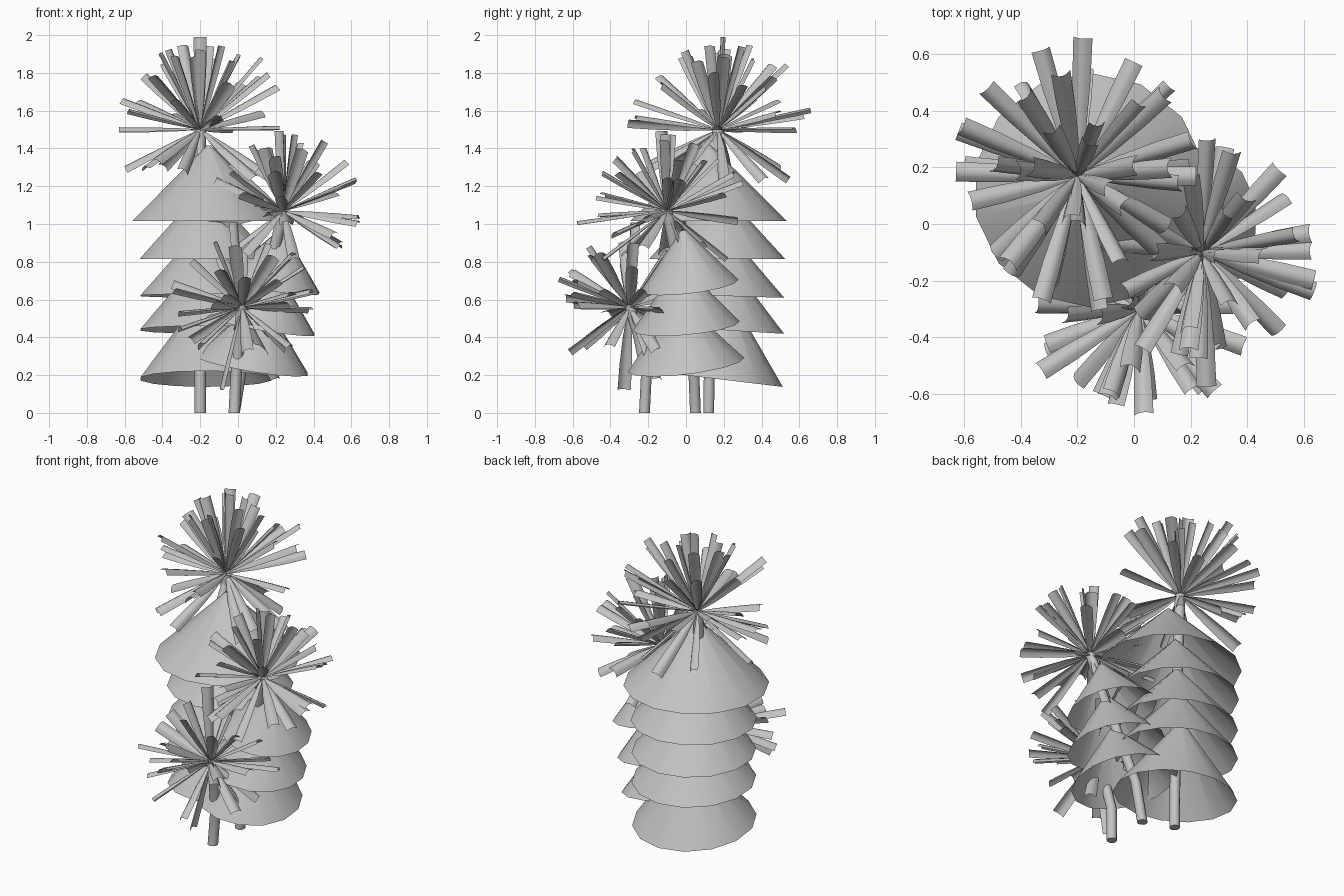
import bpy, bmesh, math, random
from mathutils import Vector, Matrix

old = bpy.data.objects.get("Cube")
if old:
    bpy.data.objects.remove(old)

grey = bpy.data.materials.new("pale_grey")
grey.use_nodes = True
grey.diffuse_color = (0.55, 0.55, 0.55, 1)
grey.node_tree.nodes["Principled BSDF"].inputs["Base Color"].default_value = (0.55, 0.55, 0.55, 1)


def finish(bm, name):
    mesh = bpy.data.meshes.new(name)
    bm.to_mesh(mesh)
    bm.free()
    mesh.materials.append(grey)
    obj = bpy.data.objects.new(name, mesh)
    bpy.context.collection.objects.link(obj)
    bpy.ops.object.select_all(action="DESELECT")
    obj.select_set(True)
    bpy.context.view_layer.objects.active = obj
    bpy.ops.object.shade_smooth_by_angle(angle=math.radians(50))


# Trunk: a round tube that follows a few points
def trunk(name, points, radius=0.03, sides=10):
    bm = bmesh.new()
    rings = []
    for p in points:
        rings.append([bm.verts.new(Vector(p) + Vector((radius * math.cos(a), radius * math.sin(a), 0)))
                      for a in (math.tau * i / sides for i in range(sides))])
    for low, high in zip(rings, rings[1:]):
        for i in range(sides):
            j = (i + 1) % sides
            bm.faces.new((low[i], low[j], high[j], high[i]))
    bm.faces.new(rings[0][::-1])
    bm.faces.new(rings[-1])
    finish(bm, name)


# Skirt: an open cone whose axis leans with the trunk
def skirt(name, centre, radius, height, lean, sides=14):
    bm = bmesh.new()
    bmesh.ops.create_cone(bm, cap_ends=False, segments=sides, radius1=radius,
                          radius2=0.012, depth=height)
    bmesh.ops.translate(bm, verts=bm.verts, vec=(0, 0, height / 2))
    turn = Vector((0, 0, 1)).rotation_difference(Vector((*lean, 1)))
    bmesh.ops.transform(bm, verts=bm.verts,
                        matrix=Matrix.Translation(centre) @ turn.to_matrix().to_4x4())
    finish(bm, name)


# Leaf: a narrow, gently arched strip that widens from the base to a square tip
def leaf(bm, base, azimuth, elevation, length, width, roll=0):
    az, el = math.radians(azimuth), math.radians(elevation)
    along = Vector((math.cos(az) * math.cos(el), math.sin(az) * math.cos(el), math.sin(el)))
    side = Matrix.Rotation(math.radians(roll), 3, along) @ Vector((-math.sin(az), math.cos(az), 0))
    up = along.cross(side)
    rows = []
    for t, w in ((0, 0.15), (0.35, 0.7), (0.7, 0.95), (1, 1)):
        half = width * w / 2
        rows.append([bm.verts.new(Vector(base) + along * length * t + side * half * u
                                  + up * half * (0.35 - 0.6 * u * u))
                     for u in (-1, -0.5, 0, 0.5, 1)])
    for r, s in zip(rows, rows[1:]):
        for i in range(4):
            bm.faces.new((r[i], s[i], s[i + 1], r[i + 1]))


# Crown: rings of leaves plus a few single ones
def crown(name, base, length, rings, extra, seed):
    rng = random.Random(seed)
    bm = bmesh.new()
    for elevation, count in rings:
        start = rng.uniform(0, 360)
        for i in range(count):
            leaf(bm, base, start + 360 * i / count + rng.uniform(-10, 10),
                 elevation + rng.uniform(-8, 8), length * rng.uniform(0.85, 1.02),
                 rng.uniform(0.06, 0.078), rng.uniform(-40, 40))
    for azimuth, elevation, reach in extra:
        leaf(bm, base, azimuth, elevation, reach, 0.07, rng.uniform(-25, 25))
    finish(bm, name)


# Tall tree
trunk("tall_trunk", [(-0.2, 0.12, 0), (-0.2, 0.13, 0.7), (-0.2, 0.17, 1.5)])
for i, (x, y, z, r, h, tilt) in enumerate([(-0.17, 0.16, 0.18, 0.355, 0.46, 0.12),
                                           (-0.17, 0.165, 0.44, 0.355, 0.4, 0.06),
                                           (-0.17, 0.165, 0.62, 0.355, 0.38, 0.03),
                                           (-0.17, 0.165, 0.815, 0.36, 0.38, 0),
                                           (-0.155, 0.12, 1.015, 0.415, 0.4, 0)]):
    skirt(f"tall_skirt_{i + 1}", (x, y, z), r, h, (0, tilt))
crown("tall_crown", (-0.2, 0.17, 1.5), 0.48,
      [(-33, 8), (3, 3), (38, 6), (60, 7), (76, 4)],
      [(88, 12, 0.5), (106, 9, 0.47), (136, 18, 0.47), (157, 19, 0.47), (178, 0, 0.43),
       (193, 14, 0.4), (236, -22, 0.45), (254, 18, 0.48), (282, 8, 0.45), (330, -30, 0.42),
       (0, 1, 0.42), (17, 28, 0.48), (64, 0, 0.45), (43, 33, 0.5), (99, 43, 0.5),
       (123, 45, 0.48), (5, 49, 0.5), (95, 87, 0.49), (-80, -65, 0.32)], 3)

# Leaning tree
trunk("leaning_trunk", [(-0.02, 0.05, 0), (0.02, 0.04, 0.25), (0.12, 0, 0.55), (0.24, -0.1, 1.07)])
for i, (x, y, z, r, h, tilt) in enumerate([(0.07, 0, 0.255, 0.31, 0.35, -0.12),
                                           (0.13, 0, 0.46, 0.285, 0.33, -0.09),
                                           (0.18, 0.02, 0.675, 0.26, 0.3, -0.12)]):
    skirt(f"leaning_skirt_{i + 1}", (x, y, z), r, h, (0.17, tilt))
crown("leaning_crown", (0.24, -0.1, 1.07), 0.42,
      [(-33, 7), (-4, 4), (18, 4), (40, 7), (65, 6), (82, 3)],
      [(10, 22, 0.42), (-14, -5, 0.41), (-46, -18, 0.41), (47, 12, 0.41), (73, 28, 0.42),
       (178, 8, 0.43), (-88, -8, 0.48), (88, -68, 0.42), (238, 12, 0.41), (262, 30, 0.4)], 8)

# Short tree
trunk("short_trunk", [(-0.02, -0.22, 0), (-0.01, -0.21, 0.2), (0.01, -0.25, 0.4), (0.02, -0.3, 0.57)])
crown("short_crown", (0.02, -0.3, 0.56), 0.39,
      [(-36, 6), (-5, 6), (15, 6), (38, 6), (60, 4)],
      [(-88, 22, 0.4), (212, 12, 0.42), (-48, 10, 0.4), (-20, 12, 0.4), (205, -18, 0.38),
       (145, 84, 0.45), (195, -76, 0.45), (40, -58, 0.45), (250, 30, 0.38), (-30, 42, 0.42)], 5)
